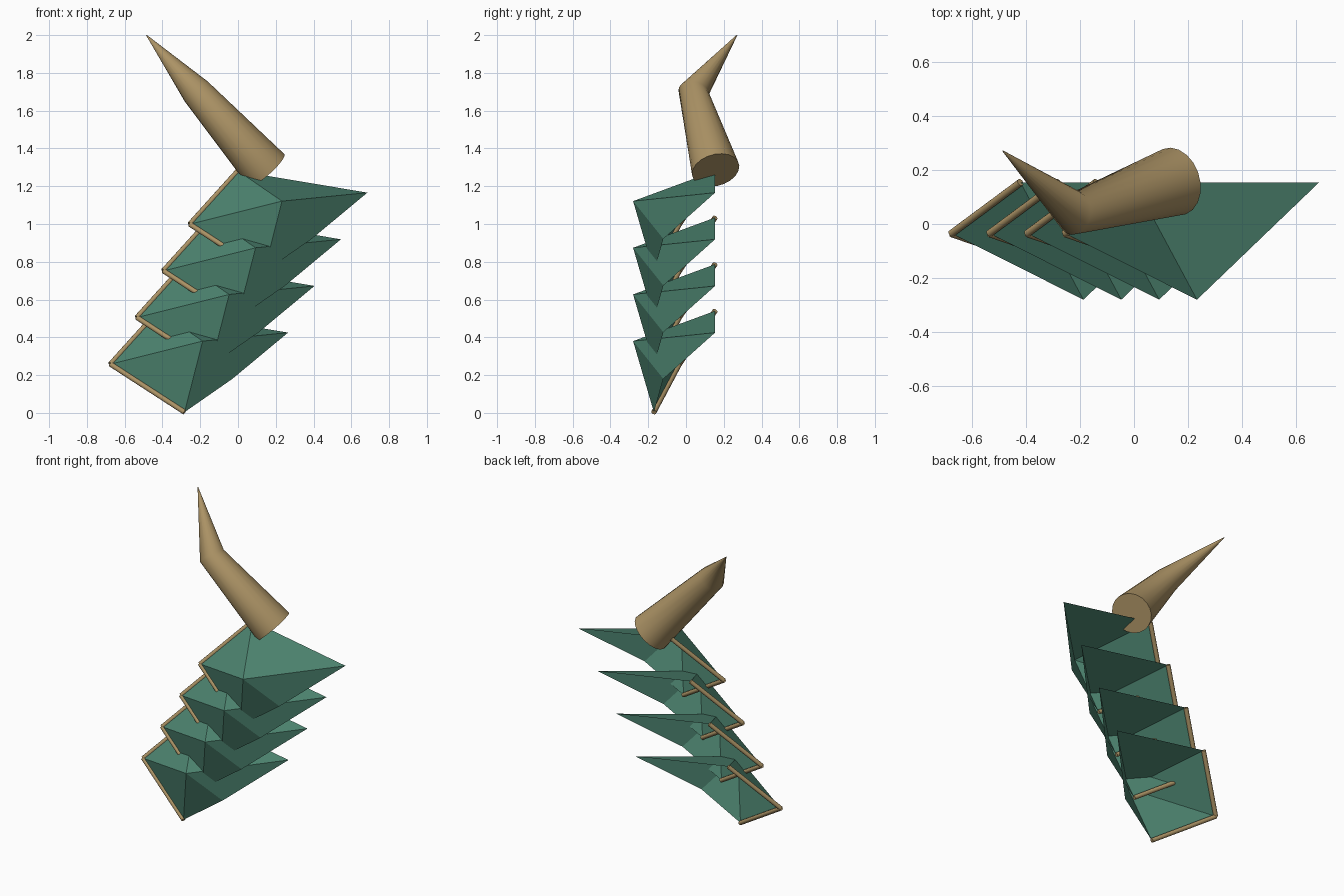
import bpy, bmesh, math
from mathutils import Vector, Matrix

if "Cube" in bpy.data.objects:
    bpy.data.objects.remove(bpy.data.objects["Cube"])


def material(name, rgb):
    m = bpy.data.materials.new(name)
    m.diffuse_color = (*rgb, 1)
    m.use_nodes = True
    m.node_tree.nodes["Principled BSDF"].inputs["Base Color"].default_value = m.diffuse_color
    return m


GREEN = material("armor_green", (0.075, 0.235, 0.165))
TAN = material("horn_tan", (0.41, 0.29, 0.13))


def finish(bm, name, mat):
    mesh = bpy.data.meshes.new(name)
    bm.to_mesh(mesh)
    bm.free()
    ob = bpy.data.objects.new(name, mesh)
    bpy.context.collection.objects.link(ob)
    mesh.materials.append(mat)
    return ob


def smooth(ob):
    bpy.ops.object.select_all(action='DESELECT')
    ob.select_set(True)
    bpy.context.view_layer.objects.active = ob
    bpy.ops.object.shade_smooth_by_angle(angle=math.radians(50))


def tube(name, points, radii, sides, mat):
    """Round tube with a ring at each point, mitred at the bends."""
    bm = bmesh.new()
    pts = [Vector(p) for p in points]
    rings = []
    for i, p in enumerate(pts):
        d = Vector()
        if i > 0:
            d += (p - pts[i - 1]).normalized()
        if i < len(pts) - 1:
            d += (pts[i + 1] - p).normalized()
        d.normalize()
        # a shared reference keeps the rings from twisting
        u = Vector((0.3, 1, 0.2)).cross(d).normalized()
        v = d.cross(u)
        rings.append([bm.verts.new(p + radii[i] * (
            math.cos(a) * u + math.sin(a) * v))
            for a in [2 * math.pi * k / sides for k in range(sides)]])
    for r0, r1 in zip(rings, rings[1:]):
        for k in range(sides):
            j = (k + 1) % sides
            bm.faces.new((r0[k], r0[j], r1[j], r1[k]))
    bm.faces.new(rings[0][::-1])
    bm.faces.new(rings[-1])
    bmesh.ops.recalc_face_normals(bm, faces=bm.faces)
    ob = finish(bm, name, mat)
    smooth(ob)
    return ob


# Shoulder plate: an open faceted shell fanned around its front peak
PEAK = Vector((-0.187, -0.28, 0.38))
RIM = [Vector(p) for p in (
    (-0.675, -0.035, 0.258),   # outer corner
    (-0.283, -0.17, 0.004),    # bottom corner
    (-0.03, -0.12, 0.18),      # lower inner corner
    (0.265, 0.154, 0.425),     # inner tip
    (-0.42, 0.154, 0.54))]     # back corner
STEP = Vector((0.14, 0, 0.247))

for n in range(4):
    off = STEP * n
    bm = bmesh.new()
    peak = bm.verts.new(PEAK + off)
    rim = [bm.verts.new(p + off) for p in RIM]
    for i in range(5):
        bm.faces.new((rim[i], rim[(i + 1) % 5], peak))
    finish(bm, f"shoulder_plate_{n + 1}", GREEN)

    # Thin rods along the two outer edges
    for label, end in (("lower", 1), ("back", 4)):
        tube(f"{label}_trim_{n + 1}", [RIM[0] + off, RIM[end] + off],
             [0.014, 0.014], 10, TAN)

# Bent horn on top
tube("horn", [(0.15, 0.157, 1.285), (-0.22, 0.04, 1.70), (-0.485, 0.27, 2.0)],
     [0.128, 0.081, 0.002], 20, TAN)
